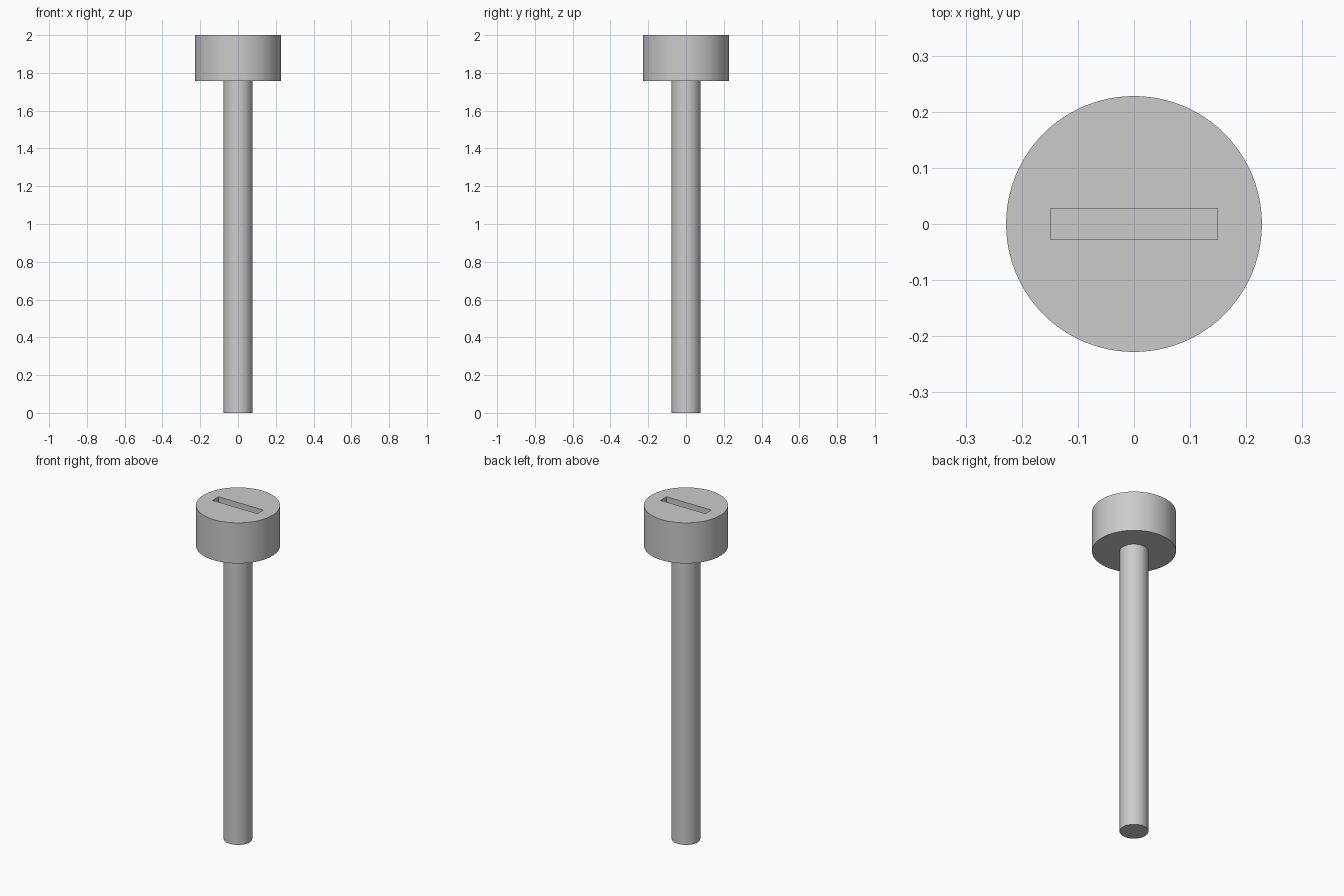
import bpy
from math import radians

# Remove the default cube
cube = bpy.data.objects.get("Cube")
if cube:
    bpy.data.objects.remove(cube, do_unlink=True)

HEIGHT = 2.0
HEAD_BASE = 1.757
HEAD_RADIUS = 0.228
SHAFT_RADIUS = 0.078
SLOT_LENGTH, SLOT_WIDTH, SLOT_DEPTH = 0.298, 0.056, 0.12

# Single plain metal colour
grey = bpy.data.materials.new("light_grey_metal")
grey.use_nodes = True
colour = (0.6, 0.6, 0.6, 1.0)
grey.diffuse_color = colour
grey.node_tree.nodes["Principled BSDF"].inputs["Base Color"].default_value = colour


def cylinder(name, radius, bottom, top):
    """Upright cylinder between two heights."""
    bpy.ops.mesh.primitive_cylinder_add(
        vertices=96, radius=radius, depth=top - bottom,
        location=(0, 0, (bottom + top) / 2))
    obj = bpy.context.object
    obj.name = name
    obj.data.materials.append(grey)
    return obj


def smooth(obj):
    """Smooth the round sides and keep the rims sharp."""
    bpy.ops.object.select_all(action="DESELECT")
    obj.select_set(True)
    bpy.context.view_layer.objects.active = obj
    bpy.ops.object.shade_smooth_by_angle(angle=radians(30))


# Shaft and head
shaft = cylinder("shaft", SHAFT_RADIUS, 0, HEAD_BASE)
head = cylinder("head", HEAD_RADIUS, HEAD_BASE, HEIGHT)

# Driver slot cut into the top of the head
bpy.ops.mesh.primitive_cube_add(size=1, location=(0, 0, HEIGHT))
cutter = bpy.context.object
cutter.name = "slot_cutter"
cutter.scale = (SLOT_LENGTH, SLOT_WIDTH, SLOT_DEPTH * 2)
cutter.data.materials.append(grey)
cutter.hide_render = True

slot = head.modifiers.new("slot", "BOOLEAN")
slot.operation = "DIFFERENCE"
slot.solver = "EXACT"
slot.object = cutter
bpy.context.view_layer.objects.active = head
bpy.ops.object.modifier_apply(modifier=slot.name)
bpy.data.objects.remove(cutter, do_unlink=True)

for part in (shaft, head):
    smooth(part)
